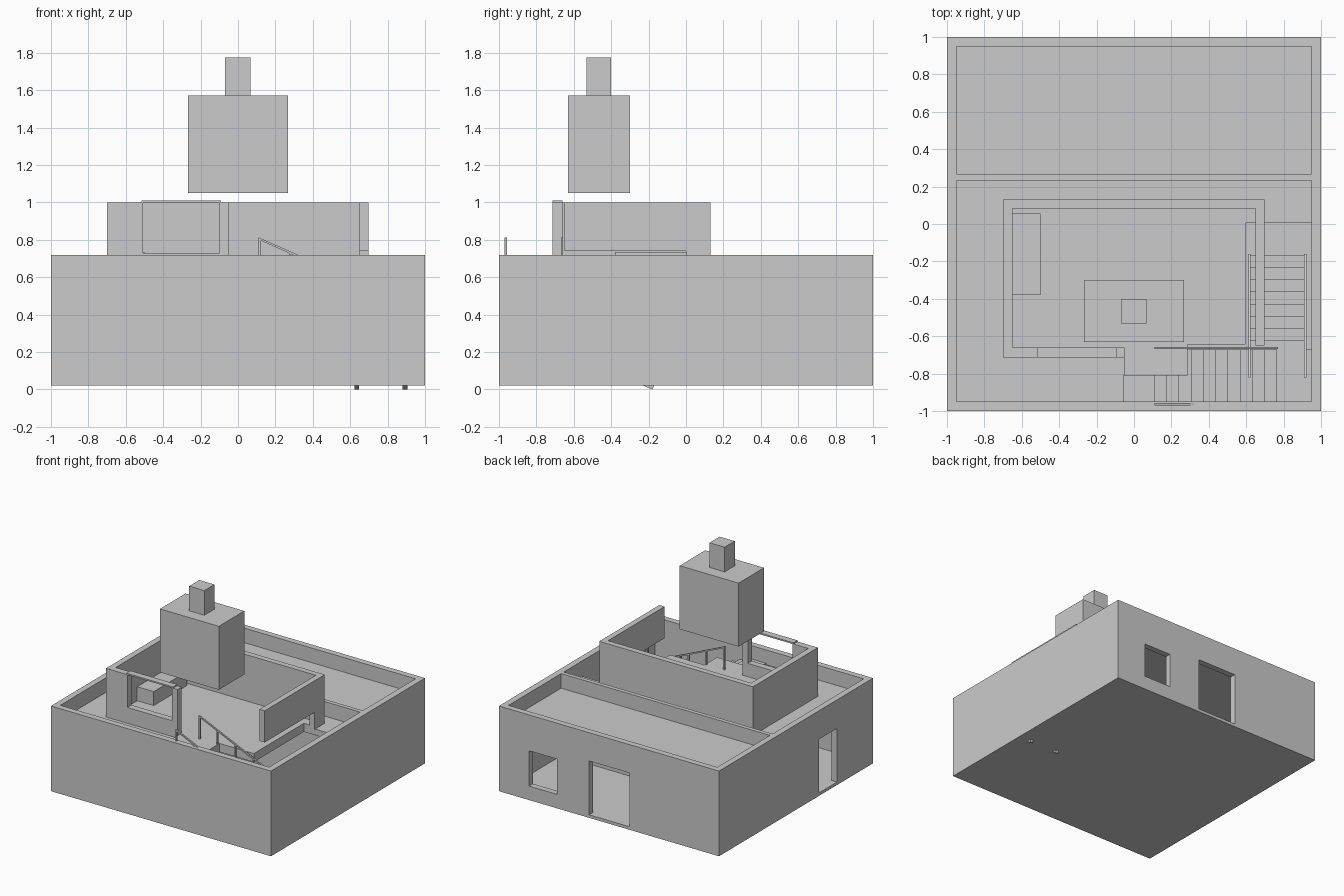
import bpy, bmesh
from mathutils import Vector

if "Cube" in bpy.data.objects:
    bpy.data.objects.remove(bpy.data.objects["Cube"])


def prism(name, pts, axis, lo, hi):
    """Extrude a 2D outline along an axis: x takes (y,z), y takes (x,z), z takes (x,y)."""
    def at(p, d):
        return {'x': (d, p[0], p[1]), 'y': (p[0], d, p[1]), 'z': (p[0], p[1], d)}[axis]
    bm = bmesh.new()
    face = bm.faces.new([bm.verts.new(at(p, lo)) for p in pts])
    ext = bmesh.ops.extrude_face_region(bm, geom=[face])
    verts = [v for v in ext['geom'] if isinstance(v, bmesh.types.BMVert)]
    bmesh.ops.translate(bm, verts=verts, vec=Vector(at((0, 0), hi - lo)))
    bmesh.ops.recalc_face_normals(bm, faces=bm.faces)
    me = bpy.data.meshes.new(name)
    bm.to_mesh(me)
    bm.free()
    ob = bpy.data.objects.new(name, me)
    bpy.context.collection.objects.link(ob)
    return ob


def box(name, x0, x1, y0, y1, z0, z1):
    return prism(name, [(x0, y0), (x1, y0), (x1, y1), (x0, y1)], 'z', z0, z1)


def cut(target, name, *dims):
    c = box(name, *dims)
    c.hide_render = True
    c.hide_viewport = True
    c.display_type = 'WIRE'
    m = target.modifiers.new(name, 'BOOLEAN')
    m.operation, m.solver, m.object = 'DIFFERENCE', 'EXACT', c


FLOOR, ROOF = 0.045, 0.60

# Ground storey: outer walls, dividing wall and base
shell = box('ground_storey', -1, 1, -1, 1, 0.02, 0.72)
cut(shell, 'back_room_cutter', -.95, .948, .267, .95, FLOOR, 1)
cut(shell, 'front_room_cutter', -.95, .948, -.95, .233, FLOOR, 1)
cut(shell, 'back_door_cutter', -.185, .18, .9, 1.1, FLOOR, .487)
cut(shell, 'back_window_cutter', .473, .727, .9, 1.1, .135, .425)
cut(shell, 'side_door_cutter', -1.1, -.9, -.53, -.30, FLOOR, .485)

# Roof slabs, the front one notched for the stairs
box('back_roof', -.95, .948, .267, .95, ROOF - .05, ROOF)
prism('front_roof', [(-.95, -.95), (.11, -.95), (.11, -.81), (.285, -.81), (.285, -.645),
                     (.595, -.645), (.595, .005), (.948, .005), (.948, .233), (-.95, .233)],
      'z', ROOF - .05, ROOF)
prism('upper_floor', [(-.65, -.66), (-.05, -.66), (-.05, -.81), (.285, -.81), (.285, -.645),
                      (.595, -.645), (.595, .005), (.65, .005), (.65, .083), (-.65, .083)],
      'z', ROOF, ROOF + .02)
box('top_landing', -.06, .11, -.95, -.81, ROOF, ROOF + .01)

# Upper room walls
prism('upper_walls', [(-.7, -.713), (-.65, -.713), (-.65, .083), (.65, .083), (.65, .13), (-.7, .13)],
      'z', ROOF, 1)
prism('upper_right_wall', [(-.65, .74), (0, .74), (0, ROOF), (.13, ROOF), (.13, 1), (-.65, 1)],
      'x', .65, .697)
prism('upper_front_wall', [(-.65, ROOF), (-.05, ROOF), (-.05, 1), (-.1, 1), (-.1, .73),
                           (-.507, .73), (-.507, 1), (-.65, 1)], 'y', -.713, -.66)
box('window_top_bar', -.515, -.09, -.713, -.66, .998, 1.01)
box('bench', -.65, -.5, -.38, .055, ROOF, .735)

# Suspended hood and flue
box('hood', -.268, .267, -.63, -.30, 1.05, 1.572)
box('flue', -.07, .067, -.533, -.402, 1.572, 1.775)

# Stairs: side flight, corner landing, front flight
RISE, GO = (ROOF + .01 - FLOOR) / 19, .0655
for i in range(7):
    y, z = -.165 - GO * i, FLOOR + RISE * (i + 1)
    box('side_tread', .62, .915, y - GO, y, z - .02, z)
mid = FLOOR + RISE * 8
prism('corner_landing', [(.62, -.67), (.765, -.67), (.765, -.95), (.948, -.95), (.948, -.67),
                         (.915, -.67), (.915, -.6235), (.62, -.6235)], 'z', mid - .02, mid)
for i in range(10):
    x, z = .765 - GO * i, mid + RISE * (i + 1)
    box('front_tread', x - GO, x, -.95, -.67, z - .02, z)

# Stringers under both flights
for x in (.622, .88):
    prism('side_stringer', [(-.18, 0), (-.165, .03), (-.67, .26), (-.67, .21)], 'x', x, x + .025)
for y in (-.72, -.92):
    prism('front_stringer', [(.765, .21), (.765, .26), (.11, .55), (.11, .50)], 'y', y, y + .025)


# Handrails with posts, run along the named direction
def railing(axis, across, s0, z0, s1, z1):
    w = .006
    prism('handrail', [(s0, z0 - w), (s1, z1 - w), (s1, z1 + w), (s0, z0 + w)], axis, across - w, across + w)
    for k in range(5):
        t = k / 4
        s, z = s0 + (s1 - s0) * t, z0 + (z1 - z0) * t
        s += w * (1 if s1 > s0 else -1) * (1 - 2 * t)
        prism('rail_post', [(s - w, z - .19), (s + w, z - .19), (s + w, z), (s - w, z)],
              axis, across - w, across + w)


for x in (.617, .915):
    railing('x', x, -.16, .26, -.82, .55)
for y in (-.663, -.964):
    railing('y', y, .11, .807, .77, .515)
